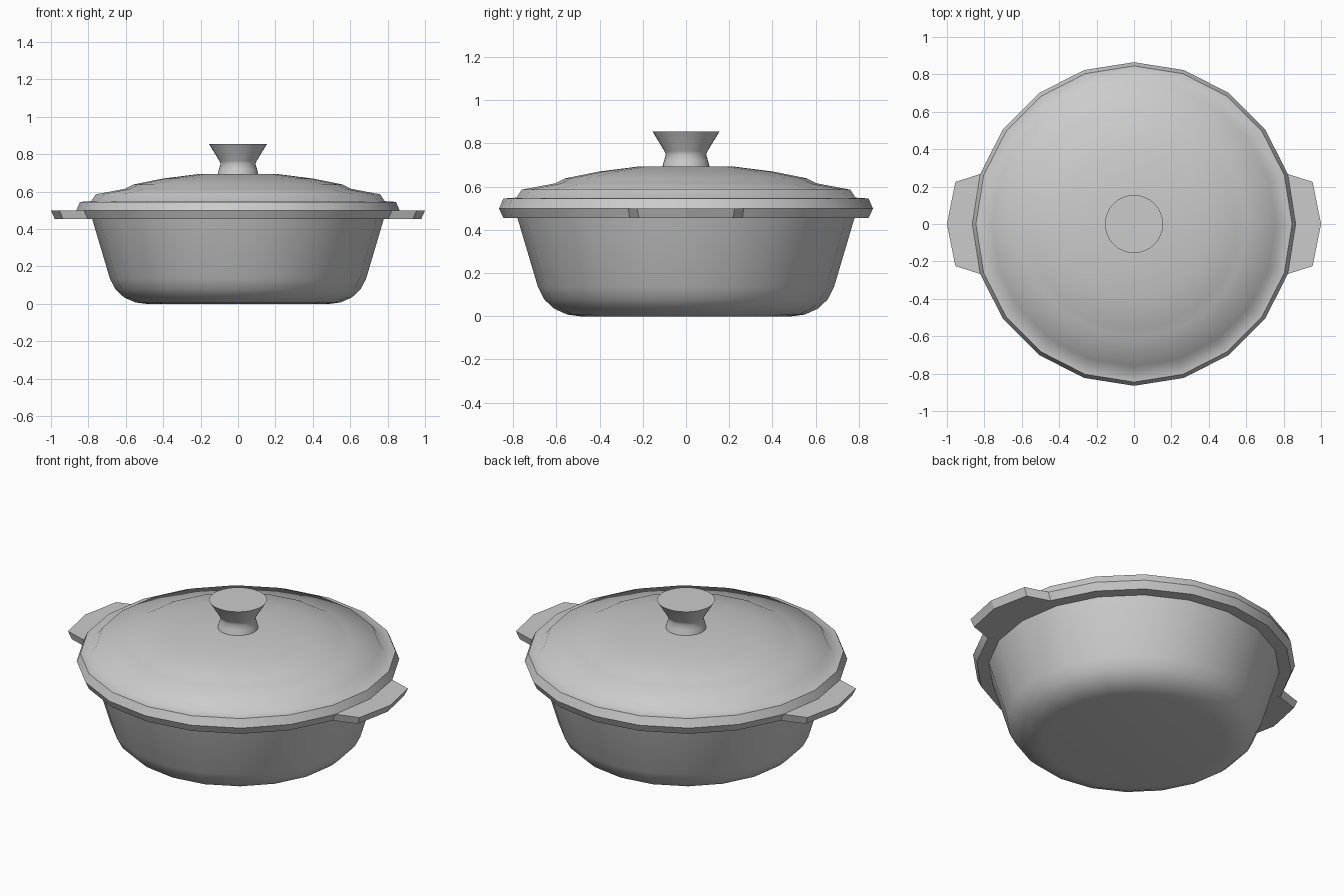
import bpy, bmesh, math

if "Cube" in bpy.data.objects:
    bpy.data.objects.remove(bpy.data.objects["Cube"])


def finish(name, bm, angle):
    bmesh.ops.recalc_face_normals(bm, faces=bm.faces)
    mesh = bpy.data.meshes.new(name)
    bm.to_mesh(mesh)
    bm.free()
    ob = bpy.data.objects.new(name, mesh)
    bpy.context.collection.objects.link(ob)
    bpy.ops.object.select_all(action='DESELECT')
    ob.select_set(True)
    bpy.context.view_layer.objects.active = ob
    bpy.ops.object.shade_smooth_by_angle(angle=math.radians(angle))
    return ob


def lathe(name, profile, sides, angle, cap_first=False, cap_last=False):
    """Revolve (radius, z) points about the z axis."""
    bm = bmesh.new()
    rings = [[bm.verts.new((r * math.cos(2 * math.pi * i / sides),
                            r * math.sin(2 * math.pi * i / sides), z))
              for i in range(sides)] for r, z in profile]
    for a, b in zip(rings, rings[1:]):
        for i in range(sides):
            j = (i + 1) % sides
            bm.faces.new((a[i], a[j], b[j], b[i]))
    if cap_first:
        bm.faces.new(rings[0][::-1])
    if cap_last:
        bm.faces.new(rings[-1])
    return finish(name, bm, angle)


# Pot body with the lower half of the rim
lathe("pot_body", [(0.49, 0.0), (0.55, 0.008), (0.61, 0.035), (0.655, 0.077),
                   (0.685, 0.135), (0.78, 0.455), (0.845, 0.455), (0.865, 0.498)],
      20, 50, cap_first=True)

# Lid with the upper half of the rim and two stepped tiers
lathe("lid", [(0.865, 0.498), (0.845, 0.545), (0.785, 0.549), (0.76, 0.586),
              (0.605, 0.615), (0.56, 0.638), (0.4, 0.67), (0.22, 0.693)],
      20, 58, cap_last=True)

# Flared knob
lathe("lid_knob", [(0.11, 0.688), (0.102, 0.72), (0.093, 0.748),
                   (0.1, 0.765), (0.155, 0.855)],
      32, 45, cap_first=True, cap_last=True)

# Side handles: tapered tabs spanning two rim segments, mirrored in x
top = [(0.8, -0.265), (0.823, -0.267), (0.955, -0.225), (1.0, 0.0),
       (0.955, 0.225), (0.823, 0.267), (0.8, 0.265)]
bottom = [(0.78, -0.258), (0.804, -0.261), (0.936, -0.218), (0.98, 0.0),
          (0.936, 0.218), (0.804, 0.261), (0.78, 0.258)]
bm = bmesh.new()
up = [bm.verts.new((x, y, 0.499)) for x, y in top]
low = [bm.verts.new((x, y, 0.4545)) for x, y in bottom]
bm.faces.new(up)
bm.faces.new(low[::-1])
for i in range(len(up)):
    j = (i + 1) % len(up)
    bm.faces.new((low[i], low[j], up[j], up[i]))
handles = finish("side_handles", bm, 20)
handles.modifiers.new("mirror", 'MIRROR').use_axis[0] = True
